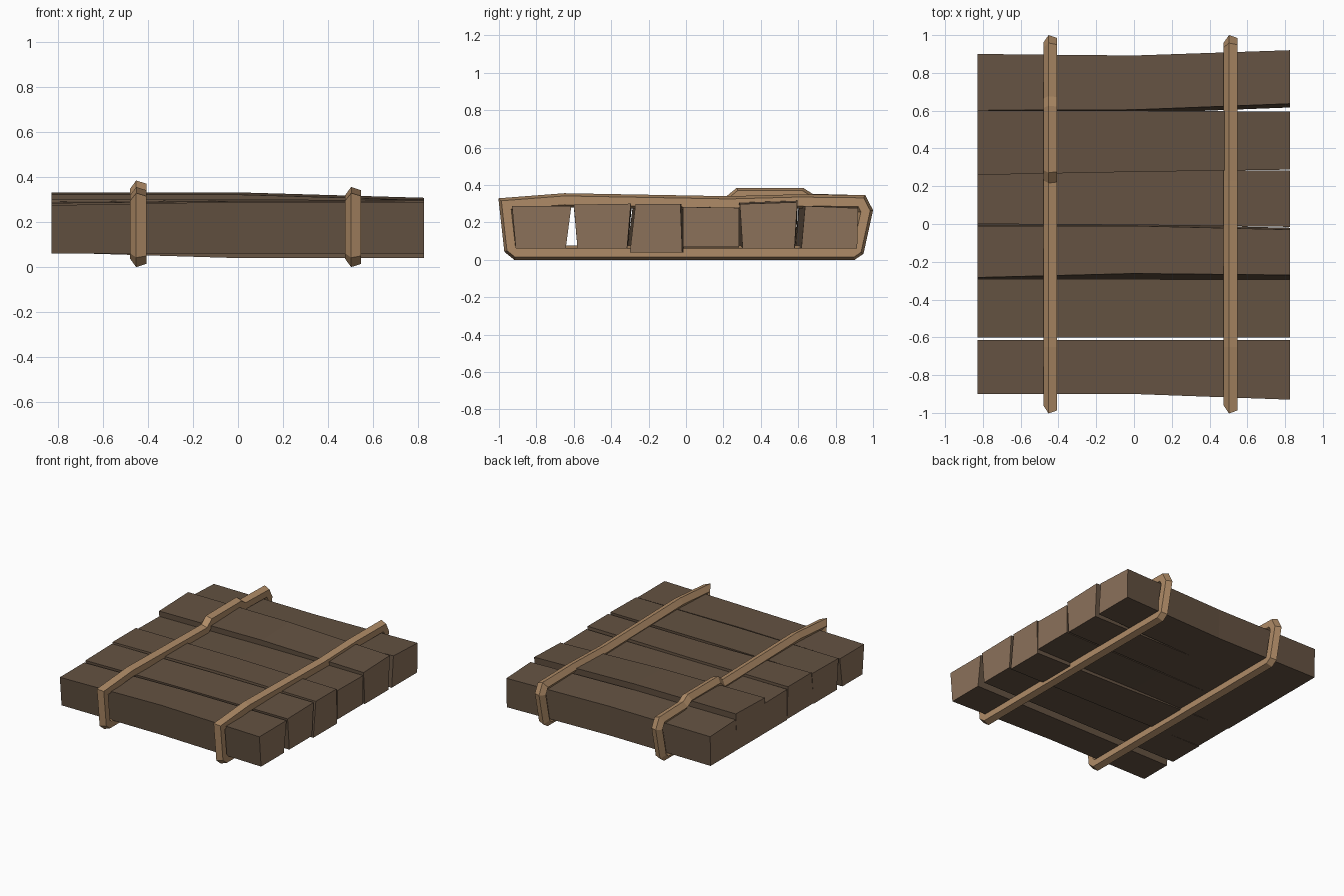
import bpy, bmesh, math
from mathutils import Vector

if "Cube" in bpy.data.objects:
    bpy.data.objects.remove(bpy.data.objects["Cube"])


def material(name, rgb):
    m = bpy.data.materials.new(name)
    m.diffuse_color = (*rgb, 1)
    m.use_nodes = True
    m.node_tree.nodes["Principled BSDF"].inputs["Base Color"].default_value = m.diffuse_color
    return m


BARK = material("dark brown wood", (0.128, 0.085, 0.054))
CUT = material("cut wood end", (0.26, 0.165, 0.102))
ROPE = material("tan rope", (0.43, 0.26, 0.135))


def finish(bm, name, mats):
    bmesh.ops.recalc_face_normals(bm, faces=bm.faces)
    me = bpy.data.meshes.new(name)
    bm.to_mesh(me)
    bm.free()
    for m in mats:
        me.materials.append(m)
    ob = bpy.data.objects.new(name, me)
    bpy.context.collection.objects.link(ob)
    return ob


def skin(bm, rings, closed):
    """Join rings of vertices with quads, capped or closed into a loop."""
    n = len(rings[0])
    pairs = list(zip(rings, rings[1:]))
    if closed:
        pairs.append((rings[-1], rings[0]))
    else:
        bm.faces.new(rings[0])
        bm.faces.new(rings[-1])
    for a, b in pairs:
        for i in range(n):
            j = (i + 1) % n
            bm.faces.new((a[i], a[j], b[j], b[i]))


# Logs: (bottom inset left, inset right, top tilt), then a section at the
# left, middle and right of (y min, y max, z bottom, z top)
LOGS = [
    ((.02, .03, .0), (-.90, -.615, .06, .275), (-.90, -.613, .06, .29), (-.93, -.613, .06, .288)),
    ((.02, .02, .005), (-.60, -.29, .06, .285), (-.60, -.292, .06, .293), (-.60, -.295, .06, .295)),
    ((-.03, -.01, .0), (-.283, -.01, .065, .30), (-.262, -.01, .04, .30), (-.27, -.03, .04, .298)),
    ((.0, .0, -.004), (.0, .283, .06, .285), (-.005, .283, .06, .285), (-.015, .283, .068, .282)),
    ((.015, .015, .01), (.26, .60, .06, .322), (.276, .60, .06, .322), (.288, .595, .06, .298)),
    ((-.02, .005, -.012), (.602, .90, .06, .29), (.605, .892, .06, .29), (.637, .92, .06, .288)),
]
for k, ((i0, i1, tilt), *sections) in enumerate(LOGS):
    bm = bmesh.new()
    rings = []
    for x, (y0, y1, zb, zt) in zip((-.828, 0, .826), sections):
        quad = ((y0 + i0, zb), (y1 - i1, zb), (y1, zt + tilt), (y0, zt))
        rings.append([bm.verts.new((x, y, z)) for y, z in quad])
    skin(bm, rings, False)
    bm.normal_update()
    for f in bm.faces:
        f.material_index = 1 if abs(f.normal.x) > 0.8 else 0
    finish(bm, f"log_{k + 1}", (BARK, CUT))


# Rope straps: a five-sided tube swept round a closed path in the yz plane
def strap(name, x0, path, r=0.04):
    bm = bmesh.new()
    pts = [Vector(p) for p in path]
    rings = []
    for i, p in enumerate(pts):
        a = (p - pts[i - 1]).normalized()
        b = (pts[(i + 1) % len(pts)] - p).normalized()
        na, nb = Vector((-a.y, a.x)), Vector((-b.y, b.x))
        m = (na + nb) / (1 + na.dot(nb))
        ring = []
        for s in range(5):
            t = math.pi + s * math.tau / 5
            q = p + m * (r * math.sin(t))
            ring.append(bm.verts.new((x0 + r * math.cos(t), q.x, q.y)))
        rings.append(ring)
    skin(bm, rings, True)
    finish(bm, name, (ROPE,))


BOTTOM = [(.96, .26), (.915, .055), (.89, .038), (-.905, .038), (-.935, .062)]
FRONT_TOP = [(-.961, .294), (-.65, .318), (.23, .302)]
BUMP = [(.285, .347), (.615, .347), (.665, .315)]   # over the raised log
strap("strap_left", -.44, FRONT_TOP + BUMP + [(.935, .308)] + BOTTOM)
strap("strap_right", .515, FRONT_TOP + [(.6, .312), (.935, .308)] + BOTTOM)
